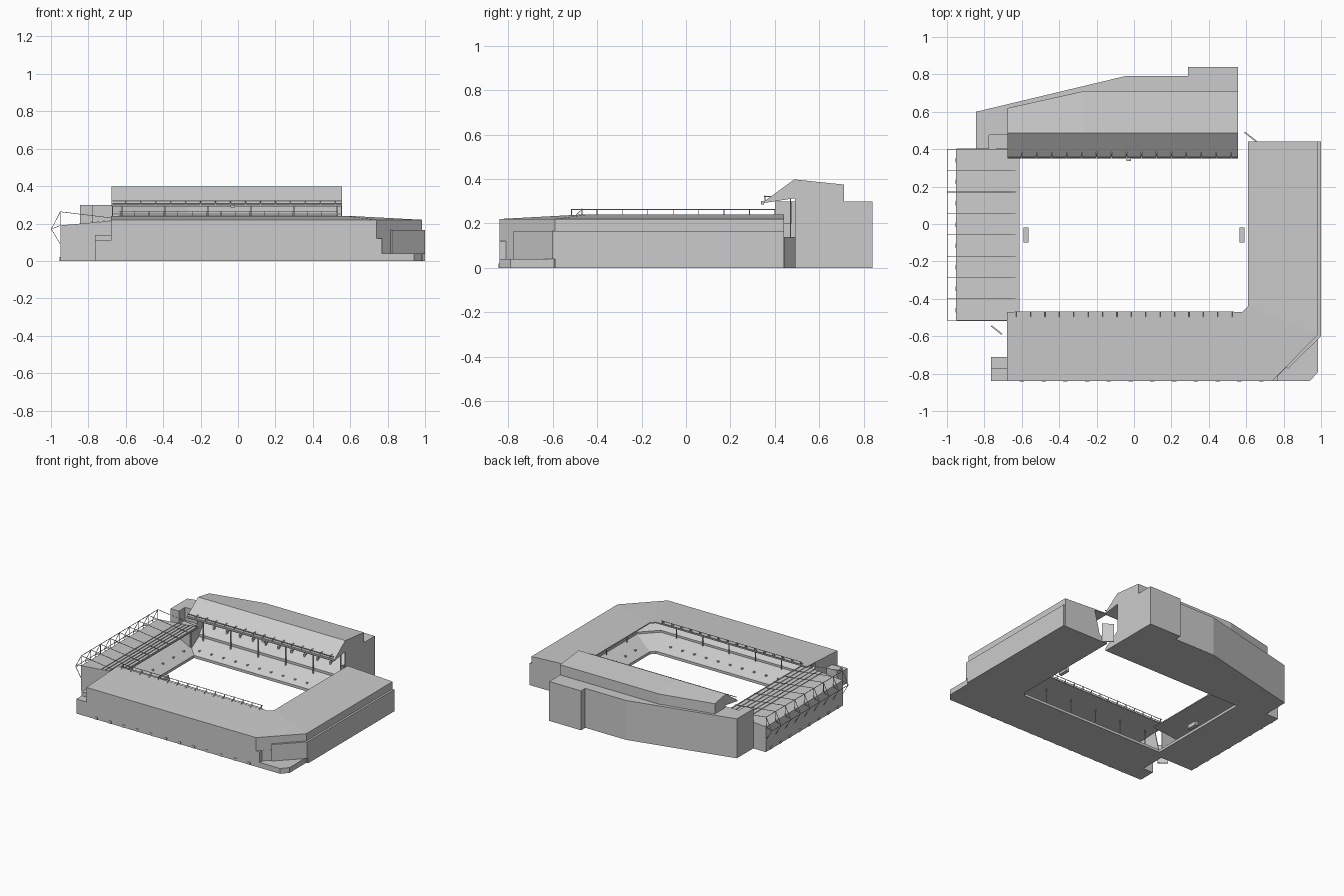
import bpy, bmesh
from mathutils import Vector, Matrix

if "Cube" in bpy.data.objects:
    bpy.data.objects.remove(bpy.data.objects["Cube"])


def finish(name, bm):
    bmesh.ops.recalc_face_normals(bm, faces=bm.faces)
    me = bpy.data.meshes.new(name)
    bm.to_mesh(me)
    bm.free()
    ob = bpy.data.objects.new(name, me)
    bpy.context.collection.objects.link(ob)
    return ob


def loft(name, rings):
    """Closed solid through equal-length rings of points."""
    bm = bmesh.new()
    vs = [[bm.verts.new(p) for p in r] for r in rings]
    n = len(vs[0])
    for a, b in zip(vs, vs[1:]):
        for i in range(n):
            j = (i + 1) % n
            bm.faces.new((a[i], a[j], b[j], b[i]))
    bm.faces.new(vs[0])
    bm.faces.new(vs[-1])
    return finish(name, bm)


def prism(name, pts, z0, z1):
    return loft(name, [[(x, y, z) for x, y in pts] for z in (z0, z1)])


def boxes(name, items):
    """Boxes given as (x0, x1, y0, y1, z0, z1)."""
    bm = bmesh.new()
    for x0, x1, y0, y1, z0, z1 in items:
        m = Matrix.Translation(((x0 + x1) / 2, (y0 + y1) / 2, (z0 + z1) / 2))
        bmesh.ops.create_cube(bm, size=1, matrix=m @ Matrix.Diagonal((x1 - x0, y1 - y0, z1 - z0, 1)))
    return finish(name, bm)


def bars(name, segs, t=0.003):
    """Thin square bars between point pairs."""
    bm = bmesh.new()
    for a, b in segs:
        a, b = Vector(a), Vector(b)
        d = b - a
        m = Matrix.Translation((a + b) / 2) @ d.to_track_quat('Z', 'Y').to_matrix().to_4x4()
        bmesh.ops.create_cube(bm, size=1, matrix=m @ Matrix.Diagonal((t, t, d.length, 1)))
    return finish(name, bm)


def discs(name, pts, r=0.009):
    bm = bmesh.new()
    for p in pts:
        bmesh.ops.create_cone(bm, cap_ends=True, segments=10, radius1=r, radius2=r,
                              depth=0.012, matrix=Matrix.Translation(p))
    return finish(name, bm)


def span(a, b, n):
    return [a + (b - a) * i / (n - 1) for i in range(n)]


# L-shaped front and right stand: (depth fraction, height) profile on inner/outer stations
prof = [(0, 0), (0, .02), (.4, .09), (.4, .105), (.86, .19), (.86, .218),
        (0, .232), (0, .24), (1, .22), (1, 0)]
stations = [((-.68, -.47), (-.68, -.84)), ((.58, -.47), (.74, -.84)),
            ((.61, -.44), (.985, -.59)), ((.61, .44), (.985, .44))]
loft("corner_stand", [[(i[0] + (o[0] - i[0]) * t, i[1] + (o[1] - i[1]) * t, z)
                       for t, z in prof] for i, o in stations])
end = [(.18, 0), (.18, .05), (.3, .234), (1, .22), (1, 0)]
loft("front_stand_end_wall", [[(x, -.47 - .37 * t, z) for t, z in end] for x in (-.68, -.674)])
loft("right_stand_end_wall", [[(.61 + .375 * t, y, z) for t, z in end] for y in (.434, .441)])

# Entrance corner and outer facade
prism("corner_plinth", [(.74, -.84), (.94, -.84), (.985, -.79), (.985, -.59)], 0, .04)
prism("corner_lower_wall", [(.74, -.84), (.77, -.84), (.77, -.81), (.99, -.59), (.985, -.59)], 0, .12)
prism("corner_glazing", [(.815, -.765), (.823, -.775), (.999, -.6), (.999, -.585), (.98, -.59)], .04, .165)
boxes("right_facade", [(.98, 1, -.59, .44, 0, .165)])
boxes("front_left_annex", [(-.765, -.678, -.84, -.775, 0, .11), (-.765, -.678, -.775, -.71, 0, .14)])

# Back stand: seating and folded roof in one section, rear edge tapers at the left
def back_ring(x, yo):
    p = [(.36, 0), (.36, .02), (.49, .10), (.49, .118), (yo - .03, .25), (yo - .03, .31),
         (.48, .312), (.35, .292), (.35, .298), (.487, .398), (yo, .375), (yo, 0)]
    return [(x, y, z) for y, z in p]


loft("back_stand", [back_ring(-.675, .62), back_ring(-.27, .71), back_ring(.557, .71)])
for name, x, yo in (("back_stand_left_wall", -.675, .62), ("back_stand_right_wall", .55, .71)):
    loft(name, [[(a, y, z) for y, z in ((.49, 0), (.49, .395), (yo, .375), (yo, 0))]
                for a in (x, x + .007)])
prism("rear_concourse", [(-.845, .40), (-.845, .60), (-.05, .79), (.29, .79), (.29, .84), (.557, .84),
                         (.557, .70), (-.27, .70), (-.67, .615), (-.67, .475), (-.775, .475),
                         (-.775, .40)], 0, .298)
boxes("rear_corner_block", [(-.775, -.67, .402, .475, 0, .2)])

# Left stand with exposed roof trusses
lp = [(-.62, 0), (-.62, .02), (-.87, .15), (-.87, .18), (-.612, .212), (-.612, .22), (-.95, .19), (-.95, 0)]
loft("left_stand", [[(x, y, z) for x, z in lp] for y in (-.517, .402)])
lw = [(-.68, 0), (-.68, .213), (-.95, .19), (-.95, 0)]
for name, y in (("left_stand_front_wall", -.518), ("left_stand_back_wall", .396)):
    loft(name, [[(x, b, z) for x, z in lw] for b in (y, y + .007)])
segs = []
for y in span(-.515, .40, 9):
    o, t, r, b = (-.998, y, .17), (-.95, y, .263), (-.95, y, .19), (-.95, y, .09)
    segs += [(o, t), (t, (-.612, y, .222)), (o, b), (o, r), (r, t)]
segs += [((x, -.515, z), (x, .40, z)) for x, z in ((-.998, .17), (-.95, .263))]
bars("left_roof_trusses", segs)
bars("left_roof_purlins", [((x, -.515, z), (x, .40, z))
                           for x, z in zip(span(-.78, -.62, 6), span(.208, .221, 6))], .004)

# Roof-edge light rails: front roof and back roof
rail = []
fx = span(-.63, .525, 16)
for z in (.245, .265):
    rail.append(((-.64, -.468, z), (.535, -.468, z)))
for x in fx:
    rail += [((x, -.468, .235), (x, -.468, .268)), ((x, -.468, .262), (x, -.495, .238))]
bars("front_roof_light_rail", rail)
rail = [((-.67, .355, z), (.555, .355, z)) for z in (.305, .322)]
for x in span(-.6, .52, 15):
    rail += [((x, .355, .295), (x, .355, .325)), ((x, .35, .322), (x, .388, .322))]
bars("back_roof_light_rail", rail, .004)

# Columns
bars("back_columns", [((x, .47, .08), (x, .47, .312)) for x in span(-.62, .53, 6)], .006)
bars("front_columns", [((x, -.6, .09), (x, -.6, .228)) for x in span(-.6, .5, 6)], .005)
bars("right_columns", [((.74, y, .09), (.74, y, .228)) for y in span(-.35, .38, 4)], .005)

# Seating entrances
discs("lower_seating_openings",
      [(x, .40, .044) for x in span(-.6, .5, 12)] + [(x, -.53, .05) for x in span(-.6, .5, 12)]
      + [(.67, y, .05) for y in span(-.35, .35, 7)] + [(-.68, y, .052) for y in span(-.42, .32, 7)])
boxes("upper_seating_openings",
      [(x - .006, x + .006, .54, .59, .14, .175) for x in span(-.58, .5, 11)]
      + [(x - .006, x + .006, -.70, -.66, .12, .15) for x in span(-.58, .5, 11)]
      + [(.80, .84, y - .006, y + .006, .12, .15) for y in span(-.35, .35, 7)]
      + [(-.80, -.76, y - .006, y + .006, .09, .125) for y in span(-.42, .32, 7)])

# Small doors along the outer walls
boxes("outer_doors",
      [(x - .012, x + .012, -.843, -.838, 0, .02) for x in span(-.6, .68, 12)]
      + [(.996, 1, y - .012, y + .012, 0, .02) for y in span(-.5, .38, 8)]
      + [(-.954, -.948, y - .012, y + .012, 0, .02) for y in span(-.46, .34, 8)])

# Corner screens, goals and camera box
prism("right_corner_screen", [(.588, .488), (.594, .493), (.659, .443), (.653, .438)], 0, .14)
prism("left_corner_screen", [(-.765, -.548), (-.76, -.542), (-.703, -.587), (-.708, -.593)], 0, .14)
boxes("goals", [(s * .577 - .013, s * .577 + .013, -.098, -.02, 0, .03) for s in (-1, 1)])
boxes("camera_box", [(-.04, -.015, .337, .352, .285, .3)])
